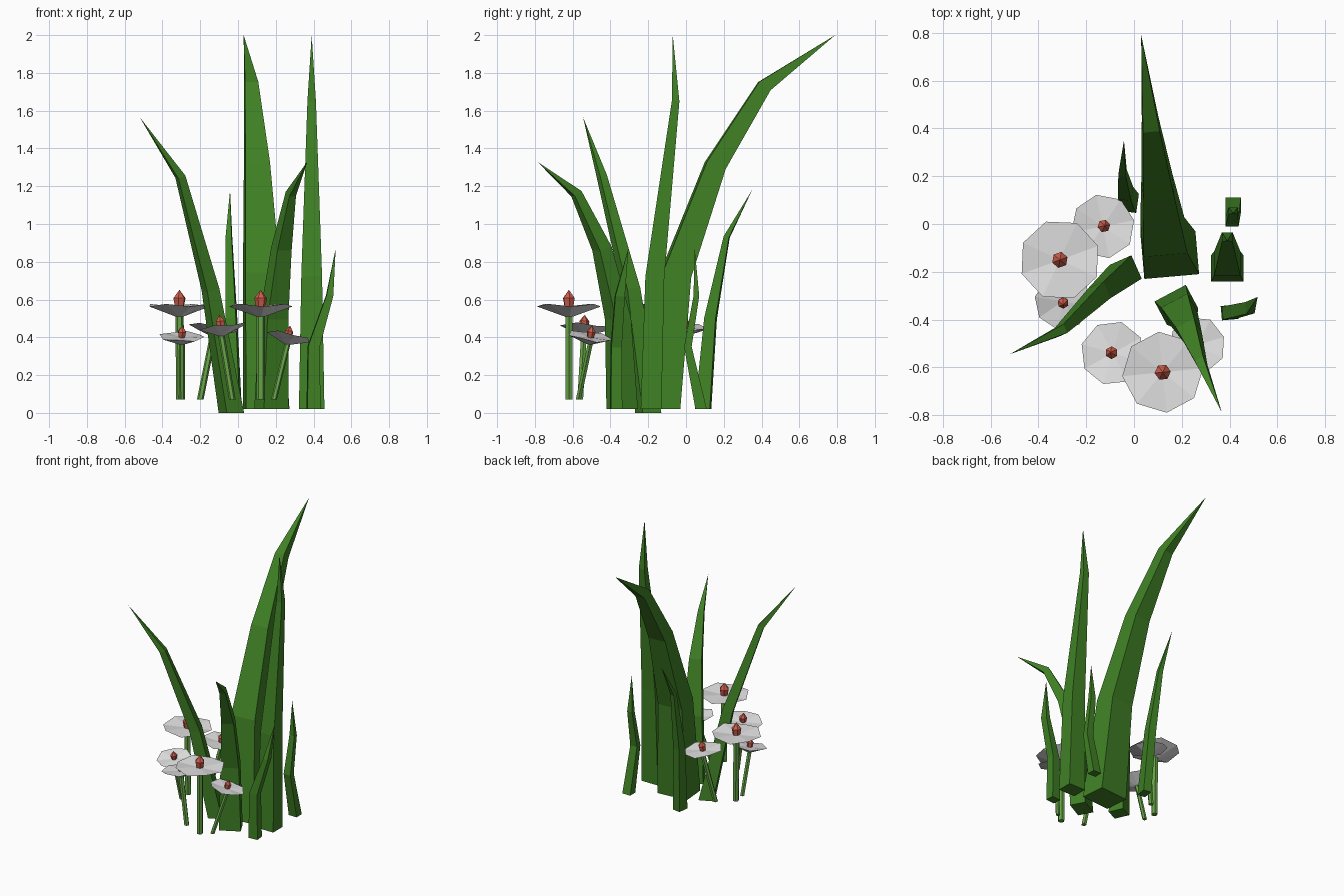
import bpy, math
from mathutils import Vector, Matrix

if "Cube" in bpy.data.objects:
    bpy.data.objects.remove(bpy.data.objects["Cube"])


def mat(name, rgb):
    m = bpy.data.materials.new(name)
    m.diffuse_color = (*rgb, 1)
    m.use_nodes = True
    m.node_tree.nodes["Principled BSDF"].inputs["Base Color"].default_value = m.diffuse_color
    return m


LEAF = mat("leaf green", (0.05, 0.22, 0.018))
STEM = mat("stem green", (0.13, 0.36, 0.06))
PETAL = mat("petal white", (0.75, 0.75, 0.75))
BUD = mat("bud red", (0.62, 0.11, 0.07))


def make(name, verts, faces, material):
    me = bpy.data.meshes.new(name)
    me.from_pydata([tuple(v) for v in verts], [], faces)
    me.materials.append(material)
    ob = bpy.data.objects.new(name, me)
    bpy.context.collection.objects.link(ob)
    return ob


def loft(name, rings, material, start=None, end=None):
    """Skin equal rings (listed bottom to top); ends close to a point or a cap."""
    n = len(rings[0])
    v = [p for r in rings for p in r]
    f = []
    for k in range(len(rings) - 1):
        for i in range(n):
            j = (i + 1) % n
            f.append((k * n + i, k * n + j, (k + 1) * n + j, (k + 1) * n + i))
    last = (len(rings) - 1) * n
    if start is None:
        f.append(tuple(reversed(range(n))))
    else:
        v.append(start)
        f += [((i + 1) % n, i, len(v) - 1) for i in range(n)]
    if end is None:
        f.append(tuple(last + i for i in range(n)))
    else:
        v.append(end)
        f += [(last + i, last + (i + 1) % n, len(v) - 1) for i in range(n)]
    return make(name, v, f, material)


def blade(name, angle, stations, tip):
    """Four-sided leaf blade; stations are (x, y, z, width, depth)."""
    tip = Vector(tip)
    c, s = math.cos(math.radians(angle)), math.sin(math.radians(angle))
    pts = [Vector(st[:3]) for st in stations] + [tip]
    rings = []
    for k, st in enumerate(stations):
        t = pts[k + 1] - pts[max(k - 1, 0)]
        ring = []
        for a, b in ((-1, -1), (1, -1), (1, 1), (-1, 1)):
            u, w = a * st[3] / 2, b * st[4] / 2
            x, y = u * c - w * s, u * s + w * c
            # upper sections lean with the blade
            z = -0.8 * (x * t.x + y * t.y) / t.z if k else 0
            ring.append(pts[k] + Vector((x, y, z)))
        rings.append(ring)
    loft(name, rings, LEAF, end=tip)


def circle(r, z, n, turn=0.0, wave=0.0):
    return [Vector((r * math.cos(turn + math.tau * i / n), r * math.sin(turn + math.tau * i / n),
                    z + (wave if i % 2 else -wave))) for i in range(n)]


def flower(name, foot, head, r, lean, turn):
    """Stem from foot to head, shallow dish of petals and a bud; lean is the x, y tilt."""
    foot, head = Vector(foot), Vector(head)
    sr = 0.13 * r
    rot = Vector((0, 0, 1)).rotation_difference(Vector((*lean, 1)).normalized()).to_matrix().to_4x4()
    m = Matrix.Translation(head) @ rot
    top = head - Vector((0, 0, 0.25 * r))
    loft(name + "_stem", [[foot + p for p in circle(sr, 0, 6)],
                          [top + p for p in circle(sr, 0, 6)]], STEM)
    rim = [m @ p for p in circle(r, 0, 8, turn, 0.04 * r)]
    loft(name + "_petals", [rim], PETAL,
         start=m @ Vector((0, 0, -0.4 * r)), end=m @ Vector((0, 0, -0.06 * r)))
    rings = [[m @ p for p in circle(a * r, z * r, 6, turn)] for a, z in ((0.15, -0.04), (0.2, 0.22))]
    loft(name + "_bud", rings, BUD, end=m @ Vector((0, 0, 0.48 * r)))
    # the loft's flat rim is closed by its two fans


# Leaf blades
blade("tall_back_blade", 5, [(.15, -.13, .02, .23, .18), (.125, -.055, .73, .185, .15),
                             (.10, .155, 1.31, .13, .10), (.07, .415, 1.73, .07, .06)], (.03, .79, 2.0))
blade("tall_right_blade", 0, [(.39, -.185, .02, .135, .11), (.39, -.165, .72, .11, .10),
                              (.39, -.055, 1.65, .045, .04)], (.39, -.07, 2.0))
blade("left_blade", 24, [(-.035, -.2, 0, .10, .107), (-.145, -.29, .65, .07, .075),
                         (-.305, -.445, 1.25, .04, .04)], (-.52, -.545, 1.565))
blade("front_blade", 28, [(.177, -.338, .02, .148, .11), (.19, -.36, .5, .125, .09),
                          (.23, -.445, .87, .085, .07), (.28, -.58, 1.16, .04, .04)], (.367, -.787, 1.33))
blade("small_back_blade", -8, [(-.015, .09, .02, .06, .08), (-.035, .13, .5, .055, .06),
                               (-.048, .215, .93, .032, .028)], (-.042, .35, 1.18))
blade("small_right_blade", 0, [(.415, .08, .02, .065, .06), (.41, .01, .35, .055, .04),
                               (.415, .055, .62, .04, .03)], (.415, .045, .88))
blade("small_front_right_blade", 5, [(.40, -.37, .02, .07, .06), (.40, -.37, .35, .06, .055),
                                     (.485, -.35, .62, .035, .05)], (.517, -.305, .87))

# Two clumps of three flowers: large, medium, small
flower("front_large_flower", (.12, -.62, .07), (.12, -.62, .57), .17, (0, 0), .1)
flower("front_medium_flower", (-.03, -.56, .07), (-.09, -.54, .455), .135, (-.13, .06), .5)
flower("front_small_flower", (.19, -.57, .07), (.265, -.505, .405), .12, (.2, .15), .3)
flower("left_large_flower", (-.305, -.15, .07), (-.31, -.15, .57), .17, (0, 0), .35)
flower("left_medium_flower", (-.20, -.06, .07), (-.13, -.01, .455), .135, (.13, .06), .2)
flower("left_small_flower", (-.295, -.24, .07), (-.297, -.325, .405), .12, (.02, -.22), .6)
